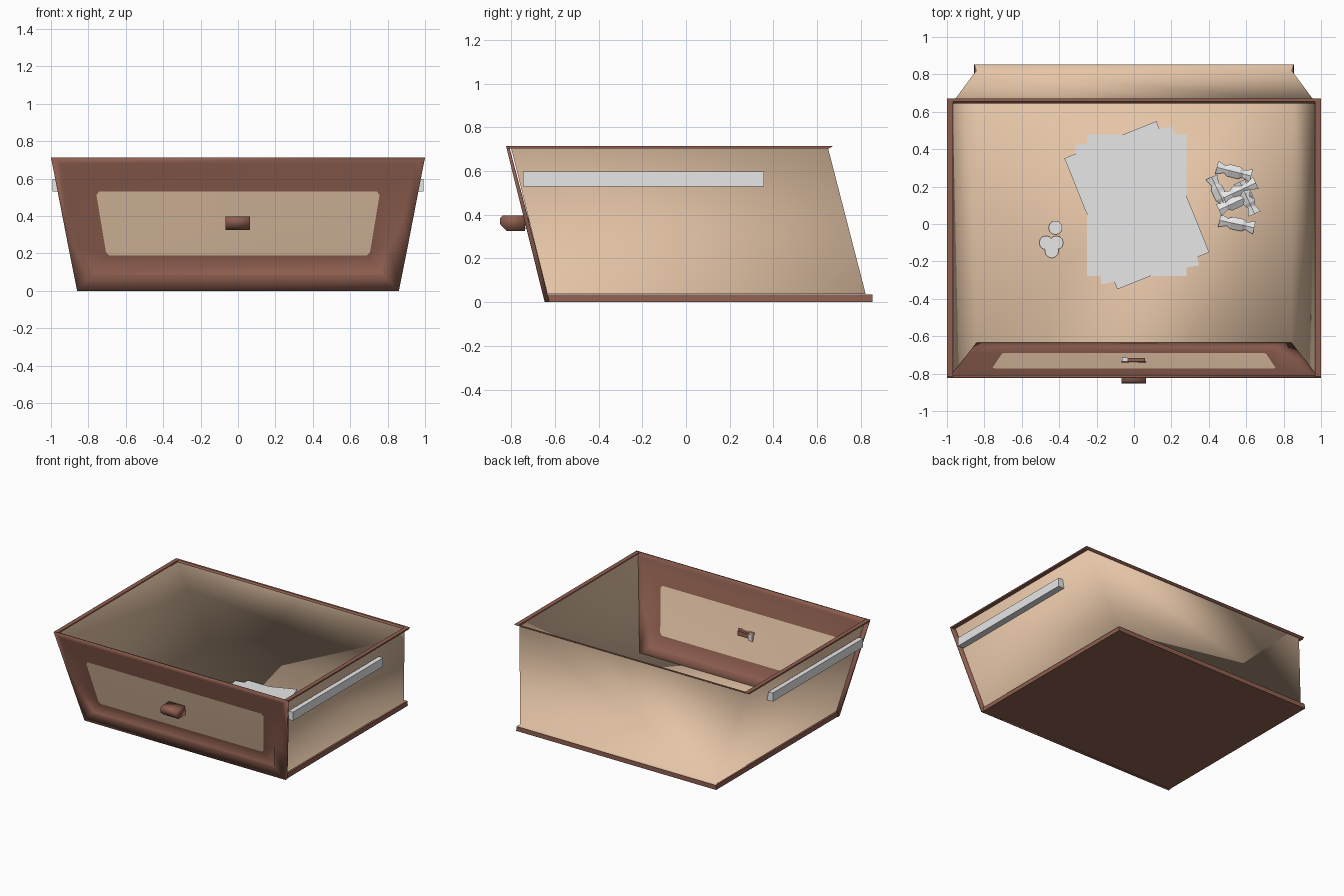
import bpy, bmesh, math
from mathutils import Matrix

if "Cube" in bpy.data.objects:
    bpy.data.objects.remove(bpy.data.objects["Cube"])


def material(name, rgb):
    m = bpy.data.materials.new(name)
    m.diffuse_color = (*rgb, 1)
    m.use_nodes = True
    m.node_tree.nodes["Principled BSDF"].inputs["Base Color"].default_value = m.diffuse_color
    return m


BROWN = material("brown_wood", (0.275, 0.115, 0.08))
TAN = material("tan_wood", (0.78, 0.555, 0.385))
GREY = material("light_grey", (0.8, 0.8, 0.8))


def make(name, verts, faces, *mats, smooth=None, solid=True):
    me = bpy.data.meshes.new(name)
    me.from_pydata(verts, [], faces)
    for m in mats:
        me.materials.append(m)
    if solid:  # consistent outward normals
        bm = bmesh.new()
        bm.from_mesh(me)
        bmesh.ops.recalc_face_normals(bm, faces=bm.faces)
        bm.to_mesh(me)
        bm.free()
    ob = bpy.data.objects.new(name, me)
    bpy.context.collection.objects.link(ob)
    if smooth:
        bpy.context.view_layer.objects.active = ob
        ob.select_set(True)
        bpy.ops.object.shade_smooth_by_angle(angle=math.radians(smooth))
        ob.select_set(False)
    return ob


def loft(name, rings, *mats, smooth=None):
    """Closed solid through equal-sized rings of points."""
    n = len(rings[0])
    verts = [p for r in rings for p in r]
    faces = [tuple(range(n))[::-1], tuple(range(len(verts) - n, len(verts)))]
    for k in range(len(rings) - 1):
        a = k * n
        faces += [(a + i, a + (i + 1) % n, a + n + (i + 1) % n, a + n + i) for i in range(n)]
    return make(name, verts, faces, *mats, smooth=smooth)


def rect(x0, x1, y0, y1, z):
    return [(x0, y0, z), (x1, y0, z), (x1, y1, z), (x0, y1, z)]


def box(name, x, y, z, mat):
    return loft(name, [rect(*x, *y, z[0]), rect(*x, *y, z[1])], mat)


# Bottom board
loft("bottom_board", [rect(-0.855, 0.855, -0.645, 0.853, 0),
                      rect(-0.852, 0.852, -0.65, 0.853, 0.035)], BROWN)

# Tub: floor facing up, sides and leaning back facing out, and a small back ledge,
# all shaded as one soft sheet
tub_verts = rect(-0.842, 0.842, -0.635, 0.822, 0.038) + rect(-0.97, 0.97, -0.8, 0.65, 0.705)
tub_verts += [(-0.85, 0.853, 0.036), (0.85, 0.853, 0.036)]
tub = make("tub", tub_verts, [(0, 1, 2, 3), (2, 6, 5, 1), (3, 7, 6, 2), (0, 4, 7, 3), (3, 2, 9, 8)],
           TAN, solid=False)
for p in tub.data.polygons:
    p.use_smooth = True

# Thin rim
for s, side in ((-1, "left"), (1, "right")):
    x = sorted((s * 0.967, s * 1.0))
    loft(f"{side}_rim", [rect(*x, -0.815, 0.655, 0.703), rect(*x, -0.815, 0.672, 0.714)], BROWN)
loft("back_rim", [rect(-0.97, 0.97, 0.645, 0.655, 0.703),
                  rect(-0.97, 0.97, 0.655, 0.672, 0.714)], BROWN)


# Front panel: rings of (x, z, front depth, inner depth) on the leaning front plane
def front_y(z):
    return -0.647 - 0.2475 * z


rings = [
    [(-0.86, 0, 0, 0.022), (0.86, 0, 0, 0.022), (0.91, 0.25, 0, 0.022), (0.935, 0.38, 0, 0.02),
     (1, 0.714, 0, 0.014), (-1, 0.714, 0, 0.014), (-0.935, 0.38, 0, 0.02), (-0.91, 0.25, 0, 0.022)],
    [(-0.785, 0.084, 0, 0.022), (0.778, 0.084, 0, 0.022), (0.804, 0.25, 0, 0.022),
     (0.88, 0.385, 0, 0.018), (0.95, 0.68, 0, 0.01), (-0.95, 0.68, 0, 0.01),
     (-0.915, 0.38, 0, 0.018), (-0.85, 0.23, 0, 0.022)],
    [(-0.778, 0.091, 0.011, 0.013), (0.772, 0.091, 0.011, 0.013), (0.796, 0.25, 0.011, 0.013),
     (0.868, 0.39, 0.006, 0.01), (0.9, 0.62, 0.001, 0.006), (-0.9, 0.62, 0.001, 0.006),
     (-0.895, 0.385, 0.006, 0.01), (-0.84, 0.235, 0.011, 0.013)],
    [(-0.69, 0.19, 0.002, 0.005), (0.69, 0.19, 0.002, 0.005), (0.706, 0.208, 0.002, 0.005),
     (0.757, 0.512, 0.002, 0.005), (0.743, 0.53, 0.002, 0.005), (-0.743, 0.53, 0.002, 0.005),
     (-0.757, 0.512, 0.002, 0.005), (-0.706, 0.208, 0.002, 0.005)],
]
verts = [(p[0], front_y(p[1]) + p[d], p[1]) for d in (2, 3) for r in rings for p in r]
faces = []
for base in (0, 32):
    faces += [tuple(base + v for v in (k * 8 + i, k * 8 + (i + 1) % 8,
                                       k * 8 + 8 + (i + 1) % 8, k * 8 + 8 + i))
              for k in range(3) for i in range(8)]
    faces.append(tuple(range(base + 24, base + 32)))
faces += [(i, (i + 1) % 8, 32 + (i + 1) % 8, 32 + i) for i in range(8)]
front = make("front_panel", verts, faces, BROWN, TAN, smooth=110)
for i in (24, 49):
    front.data.polygons[i].material_index = 1

# Handle: bevelled profile across x, with its fixing showing inside
profile = [(-0.736, 0.325), (-0.82, 0.325), (-0.85, 0.355), (-0.852, 0.383),
           (-0.838, 0.397), (-0.736, 0.397)]
loft("handle", [[(x, y, z) for y, z in profile] for x in (-0.068, 0.065)], BROWN, smooth=100)
box("handle_fixing", (-0.035, 0.06), (-0.74, -0.717), (0.35, 0.385), BROWN)
box("fixing_plate", (-0.065, -0.035), (-0.745, -0.715), (0.335, 0.387), GREY)

# Slide rails, seated against the leaning sides
for s, side in ((-1, "left"), (1, "right")):
    loft(f"{side}_rail", [rect(*sorted((s * xi, s * 0.992)), -0.745, 0.357, z)
                          for xi, z in ((0.942, 0.53), (0.955, 0.597))], GREY)


def place(ob, x, y, z, angle):
    ob.matrix_world = Matrix.Translation((x, y, z)) @ Matrix.Rotation(math.radians(angle), 4, 'Z')


# Paper sheets, fanned
for i, a in enumerate((0, 11, 22)):
    sheet = box(f"paper_{i + 1}", (-0.265, 0.265), (-0.378, 0.378), (0, 0.004), GREY)
    place(sheet, 0.015, 0.1, 0.041 + 0.001 * i, a)

# Coins
for i, (x, y, z) in enumerate(((-0.42, -0.02, 0.041), (-0.47, -0.1, 0.041),
                               (-0.415, -0.1, 0.043), (-0.44, -0.145, 0.041))):
    ring = [(0.037 * math.cos(t * math.pi / 6), 0.037 * math.sin(t * math.pi / 6)) for t in range(12)]
    coin = loft(f"coin_{i + 1}", [[(a, b, h) for a, b in ring] for h in (0, 0.006)], GREY)
    place(coin, x, y, z, 0)

# Wrapped sweets: a plump middle with pinched, flared ends
sections = [(-0.095, 0.036, 0.012), (-0.05, 0.02, 0.01), (-0.03, 0.033, 0.02),
            (0.03, 0.033, 0.02), (0.05, 0.02, 0.01), (0.095, 0.036, 0.012)]
spots = [(0.535, 0.28, -14), (0.55, 0.0, -12), (0.455, 0.165, -65),
         (0.565, 0.18, 25), (0.54, 0.115, 25), (0.605, 0.14, -65)]
for i, (x, y, a) in enumerate(spots):
    sweet = loft(f"sweet_{i + 1}", [[(u, -w, 0), (u, 0, -h), (u, w, 0), (u, 0, h)]
                                    for u, w, h in sections], GREY)
    place(sweet, x, y, 0.062 + 0.012 * (i > 2), a)
